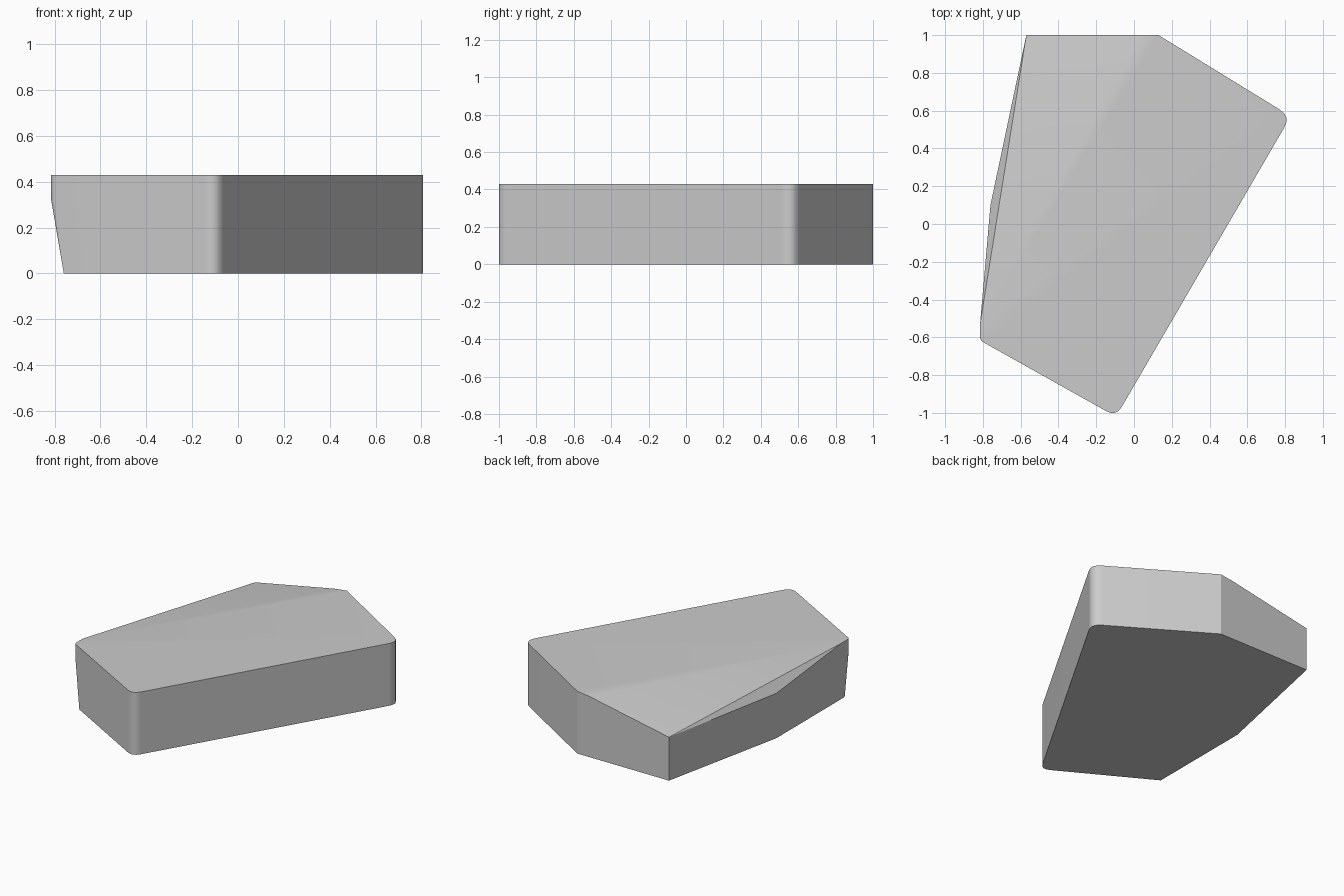
import bpy
import bmesh
import math

cube = bpy.data.objects.get("Cube")
if cube:
    bpy.data.objects.remove(cube, do_unlink=True)

H = 0.43  # full height

grey = bpy.data.materials.new("stone grey")
grey.use_nodes = True
colour = (0.6, 0.6, 0.6, 1)
grey.diffuse_color = colour
grey.node_tree.nodes["Principled BSDF"].inputs["Base Color"].default_value = colour


def rounded(corner, before, after, r, steps=4):
    """Points of a small curve that replaces one outline corner."""
    def toward(p):
        d = math.dist(corner, p)
        return [c + (q - c) * r / d for c, q in zip(corner, p)]
    a, b = toward(before), toward(after)
    pts = []
    for i in range(steps + 1):
        t = i / steps
        pts.append(tuple((1 - t) ** 2 * p + 2 * t * (1 - t) * c + t * t * q
                         for p, c, q in zip(a, corner, b)))
    return pts


# outline corners, counter-clockwise from above
back_left, back_mid = (-0.57, 1.0), (0.13, 1.0)
right, front = (0.83, 0.57), (-0.095, -1.02)
front_left, kink = (-0.815, -0.615), (-0.76, 0.1)

bm = bmesh.new()


def vert(p, z):
    return bm.verts.new((p[0], p[1], z))


# walls of constant height: back, right, front
full = [back_mid]
full += rounded(right, back_mid, front, 0.07)[::1]
full += rounded(front, right, front_left, 0.06)
full.append((-0.805, -0.622))
top = [vert(p, H) for p in full]
low = [vert(p, 0) for p in full[:-1]]

# front left corner leans in below the shoulder
shoulder = [vert((-0.805, -0.622), 0.32), vert((-0.815, -0.605), 0.32),
            vert((-0.815, -0.53), 0.32)]
tip = [vert((-0.815, -0.605), H), vert((-0.815, -0.53), H)]
foot = vert((-0.76, -0.645), 0)

# lowered back left end
kink_top, kink_low = vert(kink, 0.31), vert(kink, 0)
end_top, end_low = vert(back_left, 0.30), vert(back_left, 0)
fold = vert((0.04, 1.0), 0.419)

for i in range(len(low) - 1):
    bm.faces.new((top[i], low[i], low[i + 1], top[i + 1]))
faces = [
    (top[-2], low[-1], foot, shoulder[0], top[-1]),      # front wall
    (top[-1], shoulder[0], shoulder[1], tip[0]),         # corner
    (tip[0], shoulder[1], shoulder[2], tip[1]),
    (shoulder[0], foot, shoulder[1]),
    (shoulder[1], foot, shoulder[2]),
    (shoulder[2], foot, kink_low, kink_top),             # left wall
    (tip[1], shoulder[2], kink_top),
    (kink_top, kink_low, end_low, end_top),
    (tip[1], kink_top, end_top),                         # sloped top
    (tip[1], end_top, fold),
    (tip[1], fold, top[0]),
    (fold, end_top, end_low, low[0], top[0]),            # back wall
    tuple(top) + tuple(tip),                             # flat top
    tuple(low) + (foot, kink_low, end_low),              # base
]
for f in faces:
    bm.faces.new(f)
bmesh.ops.recalc_face_normals(bm, faces=bm.faces)

mesh = bpy.data.meshes.new("stone_slab")
bm.to_mesh(mesh)
bm.free()
mesh.materials.append(grey)
slab = bpy.data.objects.new("stone_slab", mesh)
bpy.context.collection.objects.link(slab)

# soft rounded corners, crisp rims
bpy.context.view_layer.objects.active = slab
slab.select_set(True)
bpy.ops.object.shade_smooth_by_angle(angle=math.radians(30))
weighted = slab.modifiers.new("weighted_normals", 'WEIGHTED_NORMAL')
weighted.keep_sharp = True
